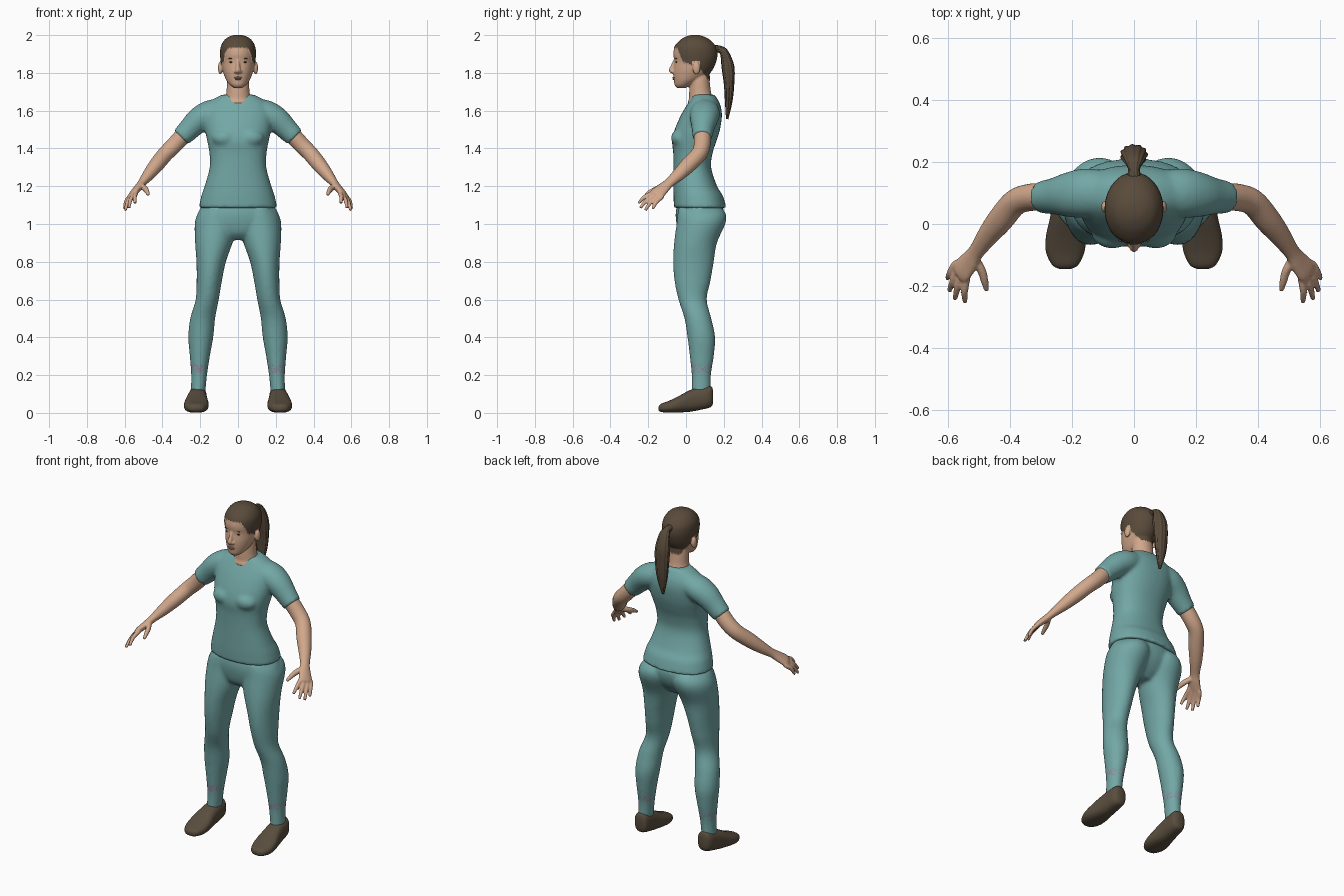
import bpy
import bmesh
import math
import random
from mathutils import Matrix, Vector

random.seed(4)
default_cube = bpy.data.objects.get("Cube")
if default_cube:
    bpy.data.objects.remove(default_cube, do_unlink=True)


def make_material(name, red, green, blue):
    material = bpy.data.materials.new(name)
    material.use_nodes = True
    colour = (red, green, blue, 1)
    material.diffuse_color = colour
    material.node_tree.nodes["Principled BSDF"].inputs["Base Color"].default_value = colour
    return material


teal = make_material("teal cloth", .17, .39, .38)
mauve = make_material("mauve ankle mark", .29, .24, .32)
skin = make_material("skin", .64, .39, .26)
brown_hair = make_material("brown hair", .10, .07, .043)
shoe_brown = make_material("shoe brown", .10, .075, .048)
eye_dark = make_material("dark eyes", .04, .025, .02)
lip_colour = make_material("lips", .45, .22, .16)


def spline_rows(rows, steps=5):
    """Catmull-Rom interpolation of whole rows of numbers."""
    result = []
    last = len(rows) - 1
    for i in range(last):
        quad = zip(rows[max(i - 1, 0)], rows[i], rows[i + 1], rows[min(i + 2, last)])
        quad = list(quad)
        for step in range(steps):
            t = step / steps
            result.append([.5 * (2 * b + (c - a) * t + (2 * a - 5 * b + 4 * c - d) * t * t
                                 + (3 * b - a - 3 * c + d) * t ** 3) for a, b, c, d in quad])
    result.append(list(rows[last]))
    return result


def bridge(bm, rings, side):
    """Skin a list of point rings into a closed solid."""
    loops = [[bm.verts.new((side * p[0], p[1], p[2])) for p in ring] for ring in rings]
    count = len(loops[0])
    for lower, upper in zip(loops, loops[1:]):
        for k in range(count):
            n = (k + 1) % count
            bm.faces.new((lower[k], lower[n], upper[n], upper[k]))
    bm.faces.new(loops[0])
    bm.faces.new(loops[-1])


def angles(count):
    return [math.tau * k / count for k in range(count)]


def bulge(value, power):
    return math.copysign(abs(value) ** power, value)


def stack(bm, rows, side=1, power=1.0, along_y=False):
    """Rows: level, centre x, half width, low edge, high edge."""
    rings = []
    for level, centre, half, low, high in spline_rows(rows):
        ring = []
        for angle in angles(36):
            x = centre + half * bulge(math.cos(angle), power)
            depth = (low + high) / 2 + (high - low) / 2 * bulge(math.sin(angle), power)
            ring.append((x, level, depth) if along_y else (x, depth, level))
        rings.append(ring)
    bridge(bm, rings, side)


def tube(bm, rows, across, side=1, ridges=0.0):
    """Rows: x, y, z, radius along the across vector, other radius."""
    rows = spline_rows(rows)
    centres = [Vector(row[:3]) for row in rows]
    rings = []
    for i, row in enumerate(rows):
        tangent = (centres[min(i + 1, len(rows) - 1)] - centres[max(i - 1, 0)]).normalized()
        u = Vector(across)
        u = (u - tangent * u.dot(tangent)).normalized()
        v = tangent.cross(u)
        ring = []
        for angle in angles(44 if ridges else 20):
            swell = 1 + ridges * math.cos(11 * angle)
            ring.append(centres[i] + swell * (u * row[3] * math.cos(angle) + v * row[4] * math.sin(angle)))
        rings.append(ring)
    bridge(bm, rings, side)


def ball(bm, centre, radii):
    matrix = Matrix.Translation(centre) @ Matrix.Diagonal((*radii, 1))
    bmesh.ops.create_uvsphere(bm, u_segments=24, v_segments=14, radius=1, matrix=matrix)


def finish(bm, name, materials, voxel=0, smoothing=0):
    """Make an object; with a voxel size, fuse its solids into one skin."""
    bmesh.ops.recalc_face_normals(bm, faces=bm.faces[:])
    mesh = bpy.data.meshes.new(name)
    bm.to_mesh(mesh)
    bm.free()
    obj = bpy.data.objects.new(name, mesh)
    bpy.context.scene.collection.objects.link(obj)
    if voxel:
        remesh = obj.modifiers.new("Fuse", 'REMESH')
        remesh.mode = 'VOXEL'
        remesh.voxel_size = voxel
        relax = obj.modifiers.new("Relax", 'SMOOTH')
        relax.iterations = smoothing
        bpy.context.view_layer.update()
        graph = bpy.context.evaluated_depsgraph_get()
        fused = bpy.data.meshes.new_from_object(obj.evaluated_get(graph))
        obj.modifiers.clear()
        obj.data = fused
        fused.name = name
    obj.data.materials.clear()
    for material in materials:
        obj.data.materials.append(material)
    for face in obj.data.polygons:
        face.use_smooth = True
        face.material_index = 0
    return obj


# Shirt: torso, bust and short sleeves
bm = bmesh.new()
stack(bm, [(1.085, 0, .208, -.064, .214), (1.15, 0, .194, -.066, .195), (1.2, 0, .177, -.066, .165),
           (1.3, 0, .15, -.066, .133), (1.38, 0, .152, -.068, .142), (1.44, 0, .163, -.074, .162),
           (1.5, 0, .175, -.06, .18), (1.57, 0, .18, -.03, .19), (1.62, 0, .17, -.002, .185),
           (1.655, 0, .14, .02, .17), (1.685, 0, .085, .036, .152)], power=.88)
for side in (1, -1):
    ball(bm, (side * .07, -.022, 1.455), (.07, .058, .05))
    tube(bm, [(.08, .1, 1.605, .07, .062), (.15, .1, 1.585, .08, .07), (.205, .095, 1.553, .074, .068),
              (.255, .09, 1.505, .06, .06), (.302, .086, 1.458, .052, .053)], (0, 1, 0), side)
finish(bm, "shirt", [teal], .01, 5)

# Trousers: pelvis and two legs, with blotches at the ankles
bm = bmesh.new()
stack(bm, [(.915, 0, .07, .0, .11), (.95, 0, .16, -.035, .15), (1.0, 0, .215, -.05, .185),
           (1.05, 0, .216, -.055, .2), (1.09, 0, .194, -.05, .195), (1.12, 0, .17, -.045, .165)])
for side in (1, -1):
    stack(bm, [(.1, .212, .038, .03, .13), (.2, .206, .042, .03, .132), (.3, .202, .053, .02, .147),
               (.4, .197, .066, .008, .154), (.5, .187, .066, -.008, .134), (.6, .163, .061, -.04, .11),
               (.7, .152, .067, -.061, .13), (.8, .142, .078, -.068, .147), (.9, .128, .099, -.063, .164),
               (1.0, .115, .114, -.05, .208), (1.05, .108, .107, -.045, .212),
               (1.085, .1, .085, -.04, .19)], side)
trousers = finish(bm, "trousers", [teal, mauve], .009, 5)
for face in trousers.data.polygons:
    if .215 < face.center.z < .255 and random.random() < .4:
        face.material_index = 1

# Arms with hands, and shoes
palm_axis = (.03, .045, -.025)
index_knuckle, little_knuckle = Vector((.54, -.175, 1.165)), Vector((.576, -.13, 1.142))
finger_tips = [(.545, -.252, 1.11), (.578, -.242, 1.085), (.596, -.216, 1.073), (.602, -.176, 1.08)]
for side, label in ((1, "left"), (-1, "right")):
    bm = bmesh.new()
    tube(bm, [(.2, .095, 1.56, .045, .045), (.28, .088, 1.48, .045, .045), (.34, .085, 1.415, .044, .044),
              (.385, .068, 1.37, .043, .042), (.43, .015, 1.315, .043, .04), (.47, -.035, 1.265, .036, .033),
              (.508, -.088, 1.218, .028, .022), (.53, -.12, 1.19, .035, .02), (.555, -.15, 1.163, .041, .017),
              (.565, -.163, 1.15, .034, .013)], palm_axis, side)
    for number, tip in enumerate(finger_tips):
        base = index_knuckle.lerp(little_knuckle, number / 3)
        start = base.lerp(Vector((.53, -.12, 1.19)), .4)
        middle = base.lerp(Vector(tip), .5) + Vector((.004, -.004, .006))
        tube(bm, [(*start, .011, .011), (*base, .0125, .012), (*middle, .0115, .011), (*tip, .008, .008)],
             palm_axis, side)
    tube(bm, [(.518, -.105, 1.205, .015, .015), (.492, -.15, 1.187, .016, .014),
              (.482, -.185, 1.172, .013, .012), (.475, -.215, 1.155, .008, .008)], palm_axis, side)
    finish(bm, label + " arm", [skin], .005, 3)

    bm = bmesh.new()
    stack(bm, [(-.145, .222, .018, .014, .034), (-.132, .222, .042, .005, .048), (-.09, .222, .062, .001, .064),
               (-.04, .22, .064, .002, .088), (.02, .217, .054, .006, .12), (.07, .214, .049, .015, .135),
               (.115, .212, .045, .025, .142), (.135, .21, .036, .034, .14), (.143, .21, .02, .05, .12)],
          side, power=.8, along_y=True)
    finish(bm, label + " shoe", [shoe_brown])

# Head with neck, nose and ears
bm = bmesh.new()
stack(bm, [(1.6, 0, .075, .03, .15), (1.64, 0, .08, .01, .146), (1.665, 0, .069, .016, .142),
           (1.7, 0, .061, .017, .132), (1.76, 0, .058, .02, .125), (1.82, 0, .05, .02, .12)])
stack(bm, [(1.72, 0, .022, -.047, -.002), (1.735, 0, .042, -.06, .03), (1.76, 0, .061, -.064, .075),
           (1.79, 0, .074, -.067, .115), (1.82, 0, .083, -.066, .14), (1.86, 0, .089, -.062, .157),
           (1.9, 0, .092, -.067, .164), (1.94, 0, .088, -.058, .155), (1.975, 0, .067, -.025, .122),
           (1.993, 0, .037, .01, .085), (1.998, 0, .012, .035, .06)])
tube(bm, [(0, -.054, 1.872, .008, .01), (0, -.068, 1.838, .01, .012), (0, -.079, 1.812, .013, .012),
          (0, -.07, 1.802, .01, .006)], (1, 0, 0))
for side in (1, -1):
    ball(bm, (side * .094, .055, 1.825), (.012, .02, .034))
    ball(bm, (side * .012, -.068, 1.806), (.01, .012, .008))
head = finish(bm, "head", [skin, brown_hair], .005, 2)

# Hair: scalp faces above the hairline, raised a little
hairline = [(-.2, 1.937), (-.045, 1.932), (-.03, 1.9), (-.015, 1.86), (.03, 1.845), (.08, 1.82),
            (.11, 1.765), (.3, 1.755)]


def hairline_height(y):
    for (y0, z0), (y1, z1) in zip(hairline, hairline[1:]):
        if y <= y1:
            return z0 + (z1 - z0) * (y - y0) / (y1 - y0)
    return hairline[-1][1]


raised = set()
for face in head.data.polygons:
    is_ear = abs(face.center.x) > .087 and face.center.z < 1.862 and .03 < face.center.y < .08
    if not is_ear and face.center.z > hairline_height(face.center.y) + random.uniform(-.003, .003):
        face.material_index = 1
        raised.update(face.vertices)
offsets = {i: head.data.vertices[i].normal * .003 for i in raised}
for i, offset in offsets.items():
    head.data.vertices[i].co += offset

bm = bmesh.new()
tube(bm, [(0, .14, 1.925, .026, .022), (0, .175, 1.926, .018, .018), (0, .203, 1.905, .03, .022),
          (0, .222, 1.83, .042, .032), (0, .228, 1.74, .04, .026), (0, .226, 1.65, .03, .019),
          (0, .218, 1.555, .007, .006)], (1, 0, 0), ridges=.07)
finish(bm, "ponytail", [brown_hair])

# Face details
for name, material, height, depth, radii in (("eyes", eye_dark, 1.857, -.05, (.013, .006, .004)),
                                             ("eyebrows", brown_hair, 1.876, -.052, (.017, .005, .0025))):
    bm = bmesh.new()
    for side in (1, -1):
        ball(bm, (side * .035, depth, height), radii)
    finish(bm, name, [material])
bm = bmesh.new()
ball(bm, (0, -.063, 1.775), (.021, .008, .005))
ball(bm, (0, -.063, 1.767), (.017, .008, .005))
finish(bm, "lips", [lip_colour])
